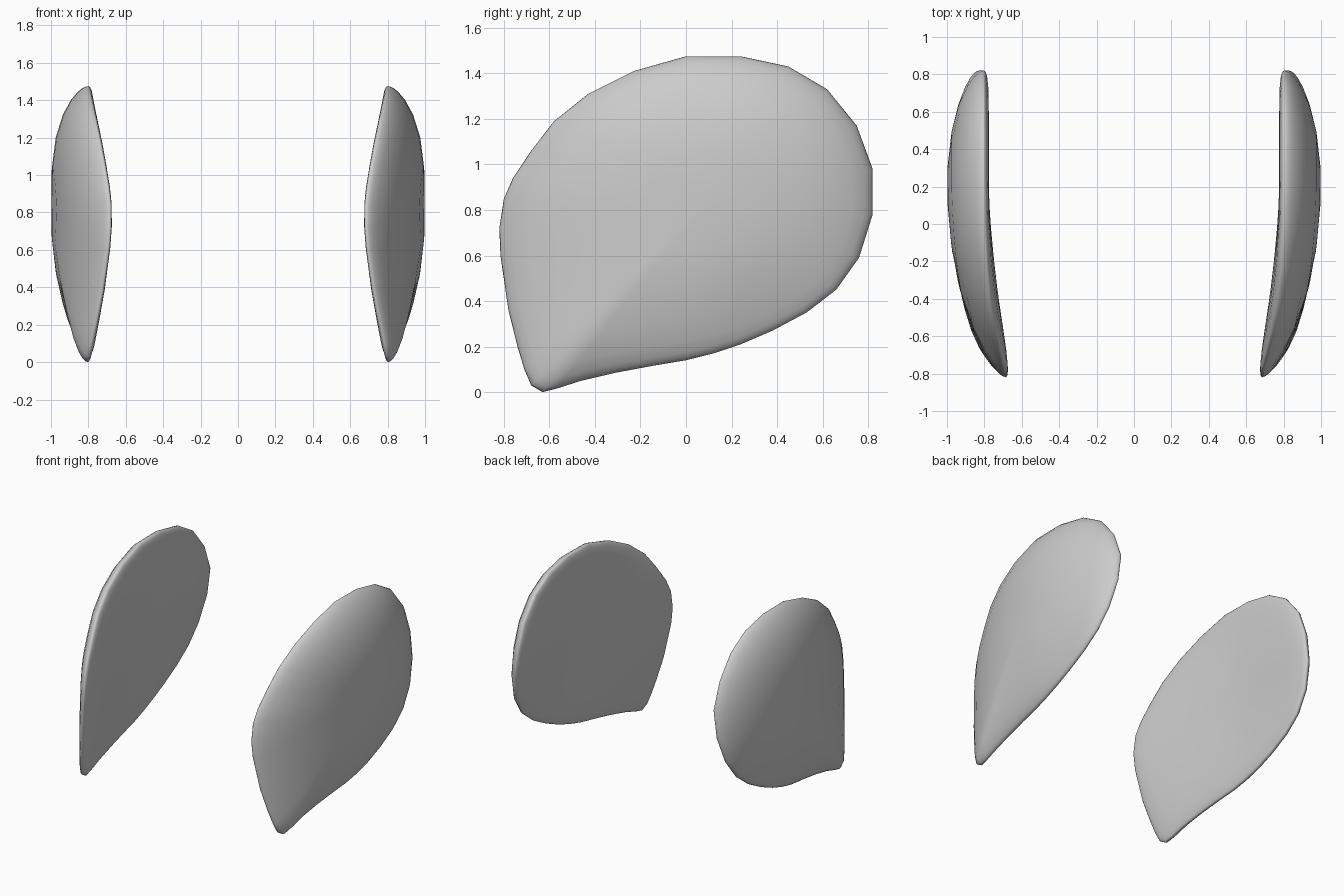
import bpy, bmesh
from math import hypot, sqrt

cube = bpy.data.objects.get("Cube")
if cube:
    bpy.data.objects.remove(cube)

# Single pale grey material
grey = bpy.data.materials.new("pale_grey")
grey.use_nodes = True
colour = (0.6, 0.6, 0.6, 1)
grey.diffuse_color = colour
grey.node_tree.nodes["Principled BSDF"].inputs["Base Color"].default_value = colour

# Side outline of a panel (y, z), starting at the low front tip
OUTLINE = [(-.63, 0), (-.57, .015), (-.46, .05), (-.31, .085), (-.15, .115), (0, .14),
           (.12, .17), (.24, .21), (.38, .27), (.53, .35), (.66, .45), (.76, .59),
           (.82, .78), (.82, .98), (.75, 1.17), (.62, 1.33), (.45, 1.43), (.24, 1.475),
           (0, 1.475), (-.23, 1.41), (-.43, 1.31), (-.58, 1.19), (-.68, 1.06), (-.76, .94),
           (-.8, .85), (-.82, .72), (-.815, .6), (-.78, .36), (-.74, .2), (-.71, .1), (-.68, .03)]
CENTRE = (.1, .85)
RINGS = (.995, .98, .95, .88, .75, .55, .3)


def sweep(y, z):
    """Inward bend toward the front edge, strongest at mid height."""
    fade = max(0, 1 - (abs(z - .82) / .82) ** 1.8)
    return .118 * max(0, .2 - y) ** 1.5 * fade


def flare(y, z):
    """Outward twist of the lower edge, growing toward the back."""
    return .14 * max(0, y + .63) / 1.4 * max(0, 1 - z / .95)


def make_panel(name, side):
    bm = bmesh.new()

    def point(p, s, face):
        # Inner rings grow rounder than the outline
        dy, dz = p[0] - CENTRE[0], p[1] - CENTRE[1]
        scale = s * (.7 / hypot(dy, dz)) ** (.5 * (1 - s))
        y, z = CENTRE[0] + dy * scale, CENTRE[1] + dz * scale
        rounding = sqrt(1 - s ** 12)
        x = .803 - sweep(y, z)
        if face == "outer":
            x += flare(y, z) * s ** 6 + .15 * (1 - s ** 3) + .047 * rounding
        else:
            x += flare(y, z) - .027 * rounding
        return bm.verts.new((side * x, y, z))

    n = len(OUTLINE)
    rim = [point(p, 1, "outer") for p in OUTLINE]
    # Domed outer face and nearly flat inner face share the rim
    for face in ("outer", "inner"):
        last = rim
        for s in RINGS:
            ring = [point(p, s, face) for p in OUTLINE]
            for i in range(n):
                j = (i + 1) % n
                bm.faces.new((last[i], last[j], ring[j], ring[i]))
            last = ring
        hub = point(OUTLINE[0], 0, face)
        for i in range(n):
            bm.faces.new((last[i], last[(i + 1) % n], hub))

    bmesh.ops.recalc_face_normals(bm, faces=bm.faces)
    for f in bm.faces:
        f.smooth = True
    mesh = bpy.data.meshes.new(name)
    bm.to_mesh(mesh)
    bm.free()
    mesh.materials.append(grey)
    obj = bpy.data.objects.new(name, mesh)
    bpy.context.collection.objects.link(obj)


make_panel("left_panel", 1)
make_panel("right_panel", -1)
